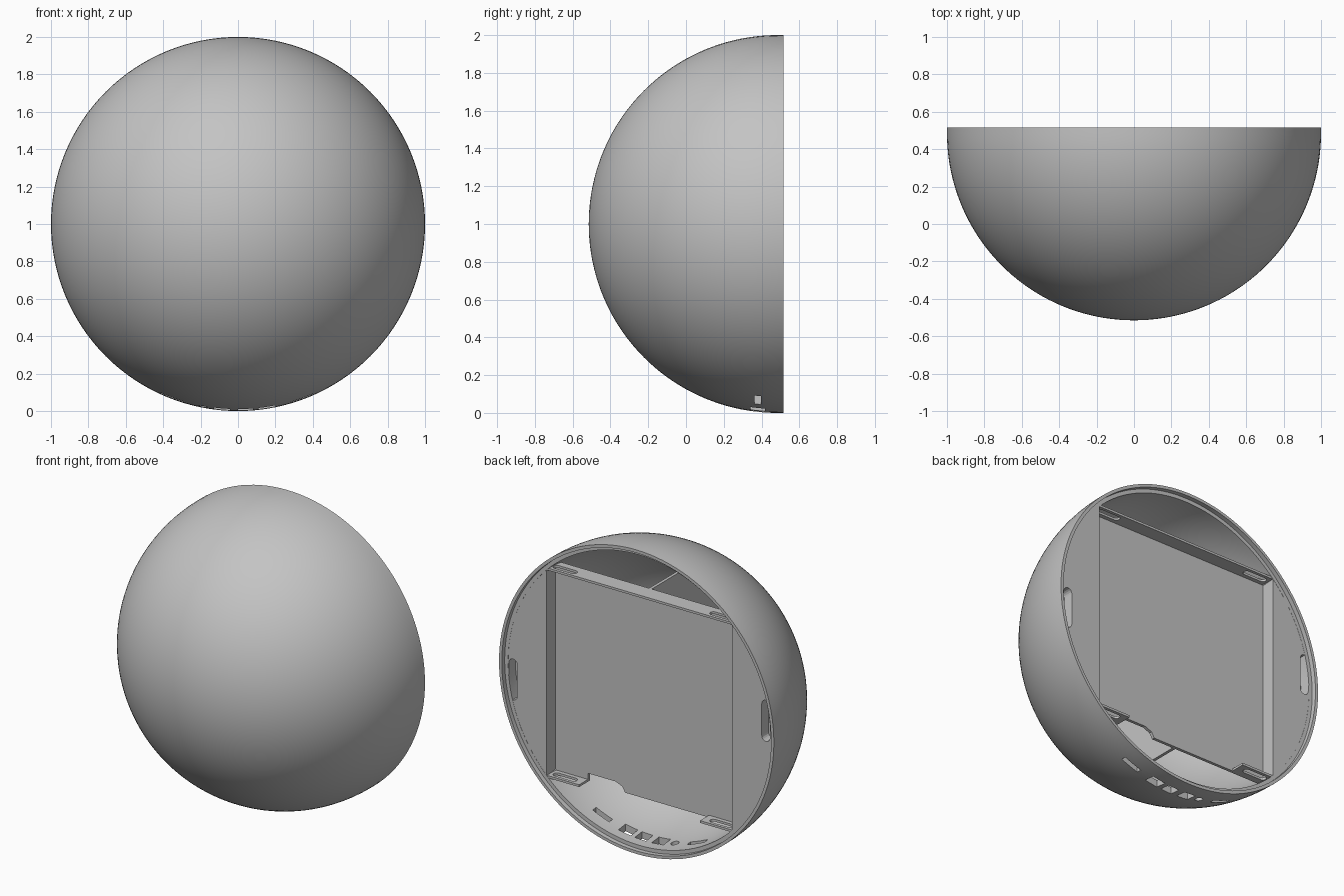
import bpy, bmesh
from math import sin, cos, acos, asin, pi, radians
from mathutils import Vector, Matrix

if "Cube" in bpy.data.objects:
    bpy.data.objects.remove(bpy.data.objects["Cube"], do_unlink=True)

grey = bpy.data.materials.new("matte_grey")
grey.use_nodes = True
colour = (0.55, 0.55, 0.55, 1)
grey.diffuse_color = colour
grey.node_tree.nodes["Principled BSDF"].inputs["Base Color"].default_value = colour

RIM = 0.515          # open back plane
CENTRE = 0.485       # centre of the dome, also the inner ledge plane
INNER = 0.955        # inner dome radius
EMBED = 0.965        # radius at which inside parts bury into the shell
HALF = 0.675         # half size of the square bay
BACK = 0.39          # bay floor
FLOOR = 0.37         # far side of the bay floor


def finish(bm, name):
    bmesh.ops.recalc_face_normals(bm, faces=bm.faces)
    mesh = bpy.data.meshes.new(name)
    bm.to_mesh(mesh)
    bm.free()
    mesh.materials.append(grey)
    obj = bpy.data.objects.new(name, mesh)
    bpy.context.collection.objects.link(obj)
    return obj


def prism(name, points, direction):
    """Extrude a flat outline of 3D points along a vector."""
    bm = bmesh.new()
    face = bm.faces.new([bm.verts.new(p) for p in points])
    out = bmesh.ops.extrude_face_region(bm, geom=[face])
    verts = [v for v in out["geom"] if isinstance(v, bmesh.types.BMVert)]
    bmesh.ops.translate(bm, verts=verts, vec=Vector(direction))
    return finish(bm, name)


def box(name, x, y, z):
    outline = [(x[0], y[0], z[0]), (x[1], y[0], z[0]), (x[1], y[0], z[1]), (x[0], y[0], z[1])]
    return prism(name, outline, (0, y[1] - y[0], 0))


def stadium(length, width, steps=8):
    """Rounded slot outline, long along the first axis."""
    r, pts = width / 2, []
    for side in (1, -1):
        for i in range(steps + 1):
            a = -pi / 2 + pi * i / steps
            pts.append((side * (length / 2 - r + r * cos(a)), side * r * sin(a)))
    return pts


def only(obj):
    bpy.ops.object.select_all(action='DESELECT')
    obj.select_set(True)
    bpy.context.view_layer.objects.active = obj


def cut(obj, cutters):
    for c in cutters:
        c.hide_render = True
        mod = obj.modifiers.new("cut", 'BOOLEAN')
        mod.operation = 'DIFFERENCE'
        mod.solver = 'EXACT'
        mod.object = c
        only(obj)
        bpy.ops.object.modifier_apply(modifier=mod.name)
        bpy.data.objects.remove(c, do_unlink=True)


def vertical_slot(x, y, length, width, z):
    return prism("slot_cutter", [(x + u, y + v, z - 0.1) for u, v in stadium(length, width)], (0, 0, 0.2))


# Hollow dome with a stepped rim, turned about the y axis
ARC = 40
profile = [(sin(i / ARC * pi / 2), CENTRE - cos(i / ARC * pi / 2)) for i in range(ARC + 1)]
profile += [(1, RIM), (0.98, RIM), (0.98, CENTRE)]
profile += [(INNER * cos(i / ARC * pi / 2), CENTRE - INNER * sin(i / ARC * pi / 2)) for i in range(ARC + 1)]
bm = bmesh.new()
verts = [bm.verts.new((r if r > 1e-6 else 0, y, 1)) for r, y in profile]
edges = [bm.edges.new(pair) for pair in zip(verts, verts[1:])]
bmesh.ops.spin(bm, geom=verts + edges, cent=(0, 0, 1), axis=(0, 1, 0), angle=2 * pi, steps=128)
bmesh.ops.remove_doubles(bm, verts=bm.verts, dist=1e-5)
dome = finish(bm, "dome_shell")

# Connector openings along the bottom: centre x, width, depth
ports = [(0.34, 0.12, 0.035), (0.155, 0.09, 0.075), (0.04, 0.08, 0.075),
         (-0.085, 0.085, 0.075), (-0.35, 0.13, 0.035)]
PORT_Y = 0.38
cutters = [box("port_cutter", (x - w / 2, x + w / 2), (PORT_Y - d / 2, PORT_Y + d / 2), (-0.1, 0.2))
           for x, w, d in ports]
cutters.append(vertical_slot(-0.185, PORT_Y, 0.0501, 0.05, 0.05))
cut(dome, cutters)
only(dome)
bpy.ops.object.shade_smooth_by_angle(angle=radians(30))

# Side panels filling the rim beside the bay, each with a catch pocket
limit = acos(HALF / EMBED)
for side, name in ((1, "left"), (-1, "right")):
    outline = []
    for i in range(33):
        a = -limit + 2 * limit * i / 32
        outline.append((side * EMBED * cos(a), CENTRE - 0.001, 1 + EMBED * sin(a)))
    panel = prism(name + "_side_panel", outline, (0, BACK - 0.02 - CENTRE, 0))
    zc = 1 - side * 0.11
    pocket = prism("pocket_cutter", [(side * 0.92 + v, RIM, zc + u) for u, v in stadium(0.27, 0.06)],
                   (0, -0.1, 0))
    cut(panel, [pocket])

# Bay floor with a cable notch in its lower edge
OUT = HALF + 0.015
floor = box("bay_floor", (-HALF, HALF), (FLOOR, BACK), (1 - OUT, 1 + OUT))
cut(floor, [prism("notch_cutter", [(0.44, 0.3, 0.2), (0.44, 0.3, 0.365), (0.24, 0.3, 0.365),
                                   (0.19, 0.3, 0.345), (0.17, 0.3, 0.31), (0.17, 0.3, 0.2)],
                  (0, 0.2, 0))])

# Top shelf and two lower corner shelves, with mounting slots
SHELF_Y = (FLOOR, CENTRE - 0.002)
SLOT_Y = 0.44
top_z = 1 + HALF
shelf = box("top_shelf", (-HALF, HALF), SHELF_Y, (top_z, 1 + OUT))
cut(shelf, [vertical_slot(s * 0.57, SLOT_Y, 0.17, 0.045, top_z) for s in (1, -1)])
for s, name in ((1, "left"), (-1, "right")):
    tab = box(name + "_lower_shelf", sorted((s * 0.44, s * HALF)), SHELF_Y, (1 - OUT, 1 - HALF))
    cut(tab, [vertical_slot(s * 0.57, SLOT_Y, 0.17, 0.045, 1 - HALF)])

# Central fin joining the bay floor to the dome
reach = asin(OUT / EMBED)
outline = [(-0.01, FLOOR, 1 + OUT), (-0.01, FLOOR, 1 - OUT)]
for i in range(25):
    a = -reach + 2 * reach * i / 24
    outline.append((-0.01, CENTRE - EMBED * cos(a), 1 + EMBED * sin(a)))
prism("centre_fin", outline, (0.02, 0, 0))
